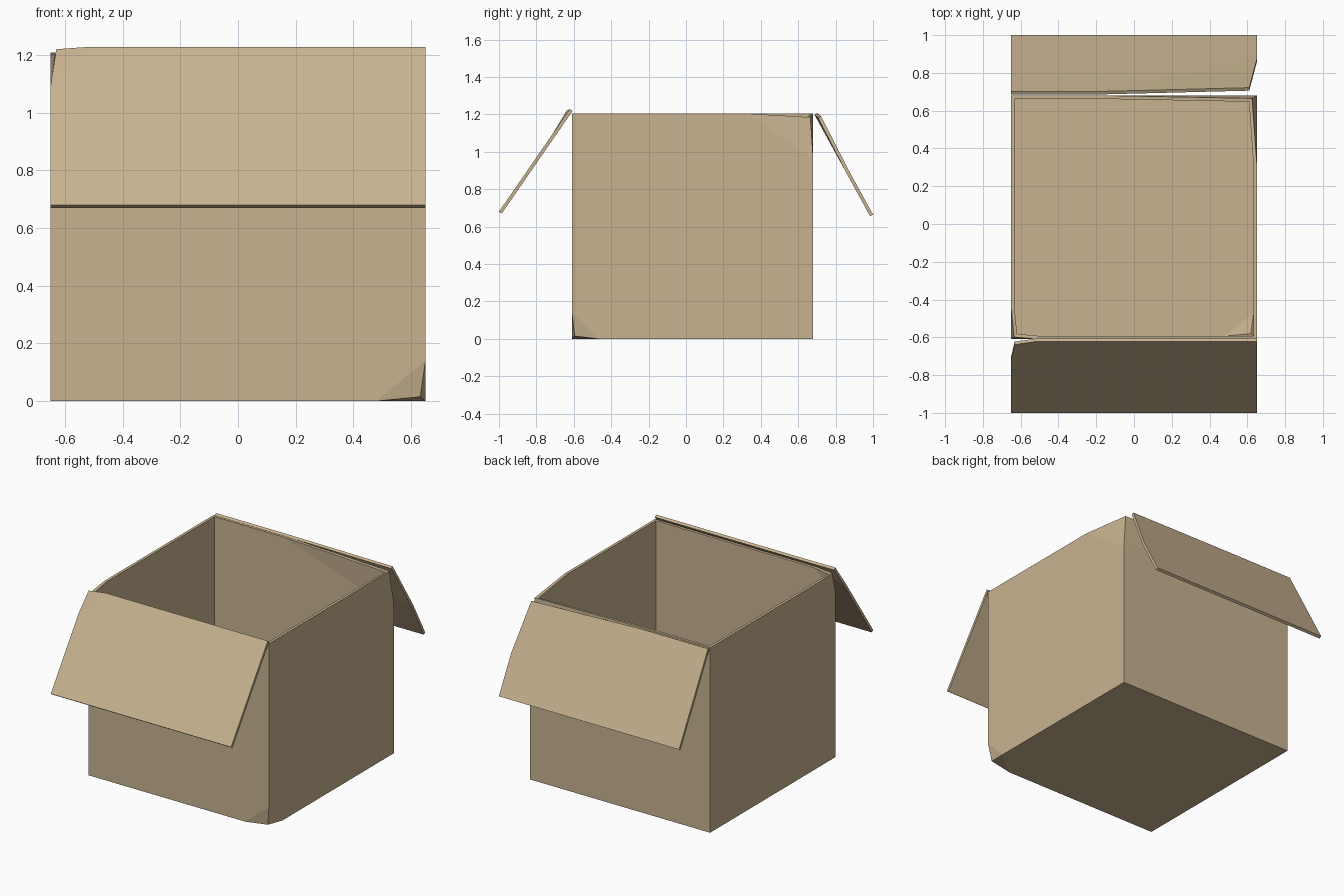
import bpy, bmesh
from mathutils import Vector

if "Cube" in bpy.data.objects:
    bpy.data.objects.remove(bpy.data.objects["Cube"])

card = bpy.data.materials.new("cardboard")
card.diffuse_color = (0.58, 0.45, 0.28, 1)
card.use_nodes = True
card.node_tree.nodes["Principled BSDF"].inputs["Base Color"].default_value = card.diffuse_color


def crush(bm, corner, lengths, target):
    """Crease the faces around a corner, then push the corner in to target.
    lengths gives the crease reach along the x, y and z running edges."""
    corner = Vector(corner)
    v = min(bm.verts, key=lambda w: (w.co - corner).length)
    points = []
    for e in list(v.link_edges):
        d = e.other_vert(v).co - v.co
        axis = max(range(3), key=lambda i: abs(d[i]))
        points.append(bmesh.utils.edge_split(e, v, lengths[axis] / abs(d[axis]))[1])
    for i, a in enumerate(points):
        for b in points[i + 1:]:
            for f in a.link_faces:
                if b in f.verts:
                    bmesh.utils.face_split(f, a, b)
                    break
    v.co = Vector(target)


def finish(bm, name, thickness):
    bm.normal_update()
    me = bpy.data.meshes.new(name)
    bm.to_mesh(me)
    bm.free()
    ob = bpy.data.objects.new(name, me)
    bpy.context.collection.objects.link(ob)
    me.materials.append(card)
    mod = ob.modifiers.new("thickness", 'SOLIDIFY')
    mod.thickness = thickness
    mod.offset = -1
    mod.use_even_offset = True


X, Y0, Y1, H, T = 0.65, -0.61, 0.68, 1.205, 0.018

# Open box body with three crushed corners
bm = bmesh.new()
bmesh.ops.create_cube(bm, size=1)
for v in bm.verts:
    v.co = (X if v.co.x > 0 else -X, Y1 if v.co.y > 0 else Y0, H if v.co.z > 0 else 0)
top = [f for f in bm.faces if all(v.co.z > 1 for v in f.verts)]
bmesh.ops.delete(bm, geom=top, context='FACES_ONLY')
crush(bm, (X, Y0, 0), (0.17, 0.14, 0.14), (0.632, -0.595, 0.015))
crush(bm, (X, Y1, H), (0.80, 0.36, 0.245), (0.625, 0.665, 1.185))
crush(bm, (-X, Y0, H), (0.14, 0.16, 0.12), (-0.635, -0.598, 1.2))
finish(bm, "box_body", T)


def flap(name, hinge, tip, side, reach, target):
    """Sloping flap from hinge (y, z) to tip (y, z) with one crushed hinge corner."""
    bm = bmesh.new()
    pts = [(-X, *hinge), (-X, *tip), (X, *tip), (X, *hinge)]
    if hinge[0] > 0:
        pts.reverse()
    bm.faces.new([bm.verts.new(p) for p in pts])
    crush(bm, (side * X, *hinge), reach, target)
    finish(bm, name, T)


# Folded-out flaps
flap("front_flap", (-0.622, 1.228), (-1.0, 0.68), -1, (0.13, 0, 0.135), (-0.63, -0.638, 1.22))
flap("back_flap", (0.702, 1.208), (1.0, 0.664), 1, (0.82, 0, 0.31), (0.61, 0.722, 1.19))
